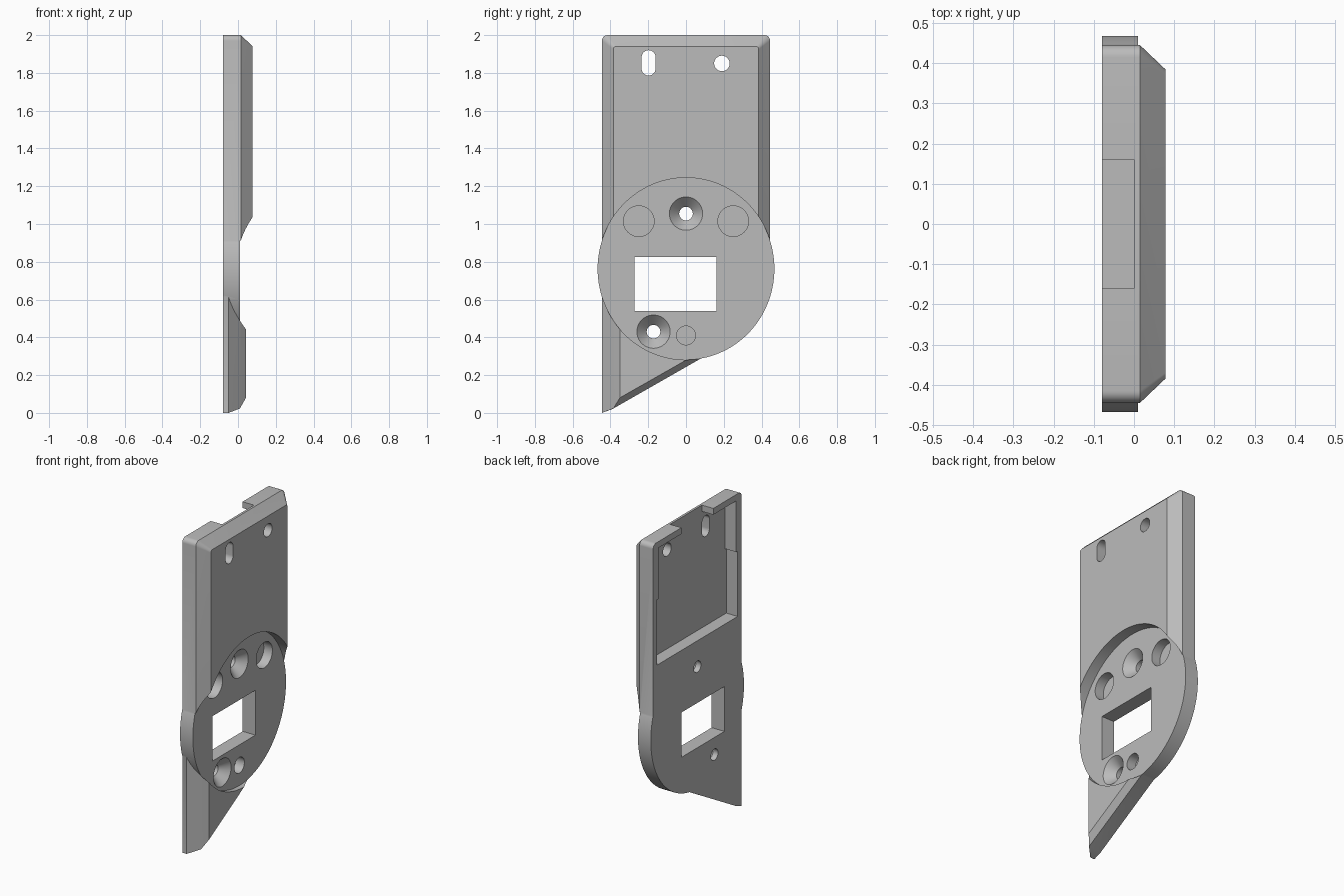
import bpy, bmesh, math

if "Cube" in bpy.data.objects:
    bpy.data.objects.remove(bpy.data.objects["Cube"], do_unlink=True)

grey = bpy.data.materials.new("plain grey")
grey.use_nodes = True
colour = (0.5, 0.5, 0.5, 1)
grey.diffuse_color = colour
grey.node_tree.nodes["Principled BSDF"].inputs["Base Color"].default_value = colour


def loft(name, rings):
    """Solid through matching (y, z) outlines placed along x."""
    bm = bmesh.new()
    loops = [[bm.verts.new((x, y, z)) for y, z in pts] for x, pts in rings]
    n = len(loops[0])
    bm.faces.new(loops[0])
    bm.faces.new(loops[-1])
    for a, b in zip(loops, loops[1:]):
        for i in range(n):
            j = (i + 1) % n
            bm.faces.new((a[i], a[j], b[j], b[i]))
    bmesh.ops.recalc_face_normals(bm, faces=bm.faces)
    mesh = bpy.data.meshes.new(name)
    bm.to_mesh(mesh)
    bm.free()
    mesh.materials.append(grey)
    obj = bpy.data.objects.new(name, mesh)
    bpy.context.collection.objects.link(obj)
    return obj


def ellipse(y, z, ry, rz=None, start=0, sweep=360, n=64):
    rz = rz or ry
    count = n if sweep == 360 else n + 1
    angles = [math.radians(start + sweep * i / n) for i in range(count)]
    return [(y + ry * math.cos(a), z + rz * math.sin(a)) for a in angles]


def rect(y0, y1, z0, z1):
    return [(y0, z0), (y1, z0), (y1, z1), (y0, z1)]


def prism(name, x0, x1, pts):
    return loft(name, [(x0, pts), (x1, pts)])


def combine(body, other, operation):
    mod = body.modifiers.new("combine", 'BOOLEAN')
    mod.operation = operation
    mod.solver = 'EXACT'
    mod.object = other
    bpy.context.view_layer.objects.active = body
    bpy.ops.object.modifier_apply(modifier=mod.name)
    bpy.data.objects.remove(other, do_unlink=True)


BACK, FACE = -0.08, 0.01


# Upper plate: rounded top corners and a wide front chamfer
def plate_outline(w, top, r):
    return ([(-w, 0.7), (w, 0.7)]
            + ellipse(w - r, top - r, r, start=0, sweep=90, n=8)
            + ellipse(r - w, top - r, r, start=90, sweep=90, n=8))


outer = plate_outline(0.445, 2.0, 0.03)
body = loft("mounting_plate", [(BACK, outer), (0.015, outer),
                               (0.078, plate_outline(0.385, 1.94, 0.015))])


# Lower tongue: slanted bottom edge, chamfered side
def tongue_outline(side, tip, bend_y, bend_z, end):
    return [(side, tip), (bend_y, bend_z), (0.1, end), (0.1, 0.8), (side, 0.8)]


edge = tongue_outline(-0.445, 0, -0.39, 0.02, 0.3)
tongue = loft("tongue", [
    (BACK, edge), (-0.05, edge),
    (FACE, tongue_outline(-0.385, 0.023, -0.38, 0.026, 0.3)),
    (0.042, tongue_outline(-0.35, 0.08, -0.345, 0.083, 0.336))])
combine(body, tongue, 'UNION')

# Round centre, recessed below the raised plates
round_pts = ellipse(0, 0.763, 0.468, 0.482, n=128)
combine(body, prism("recess_cutter", FACE, 0.3, round_pts), 'DIFFERENCE')
combine(body, prism("round_centre", BACK, FACE, round_pts), 'UNION')

# Rear pocket, stepped at the sides and open in the middle of the top
pocket = [rect(-0.405, 0.405, 1.22, 1.635),
          rect(-0.39, 0.39, 1.5, 1.96),
          rect(-0.16, 0.16, 1.9, 2.1)]
# Window, slot and round hole go right through
slot = (ellipse(-0.198, 1.883, 0.037, sweep=180, n=24)
        + ellipse(-0.198, 1.823, 0.037, start=180, sweep=180, n=24))
through = [rect(-0.272, 0.161, 0.54, 0.825), slot, ellipse(0.19, 1.85, 0.041)]
# Blind round recesses in the centre face
blind = [ellipse(-0.25, 1.015, 0.081), ellipse(0.25, 1.015, 0.081),
         ellipse(0, 0.41, 0.05)]

for x0, x1, group in ((-0.2, 0, pocket), (-0.2, 0.2, through),
                      (-0.05, 0.1, blind)):
    for pts in group:
        combine(body, prism("cutter", x0, x1, pts), 'DIFFERENCE')

# Countersunk screw holes
for y, z in ((0, 1.055), (-0.172, 0.43)):
    small, wide = ellipse(y, z, 0.036), ellipse(y, z, 0.088)
    screw = loft("screw_cutter", [(-0.2, small), (-0.045, small),
                                  (FACE, wide), (0.1, wide)])
    combine(body, screw, 'DIFFERENCE')

# Smooth curved walls, crisp edges
bpy.ops.object.select_all(action='DESELECT')
body.select_set(True)
bpy.context.view_layer.objects.active = body
bpy.ops.object.shade_smooth_by_angle(angle=math.radians(25))
